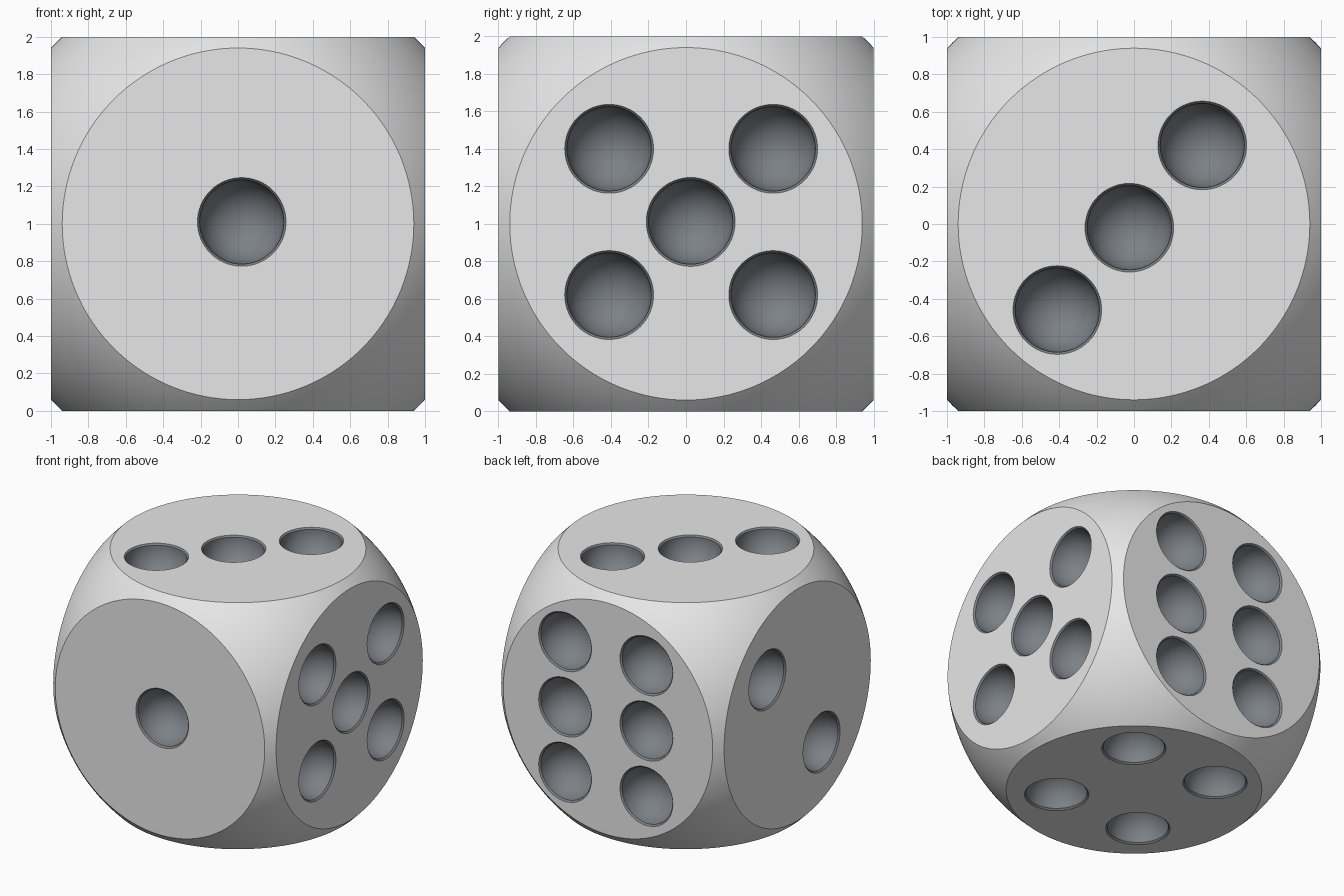
import bpy, bmesh, math
from mathutils import Vector, Matrix

start = bpy.data.objects.get("Cube")
if start:
    bpy.data.objects.remove(start, do_unlink=True)

PIT_RADIUS = 0.225
LIP = 0.012


def make_material(name, colour):
    mat = bpy.data.materials.new(name)
    mat.use_nodes = True
    mat.diffuse_color = (*colour, 1)
    mat.node_tree.nodes["Principled BSDF"].inputs["Base Color"].default_value = (*colour, 1)
    return mat


materials = [make_material("light_grey", (0.8, 0.8, 0.8)),
             make_material("slate_grey", (0.20, 0.22, 0.24))]


def make_object(name, bm, slot=0):
    bmesh.ops.recalc_face_normals(bm, faces=bm.faces)
    for face in bm.faces:
        face.material_index = slot
    mesh = bpy.data.meshes.new(name)
    bm.to_mesh(mesh)
    bm.free()
    for mat in materials:
        mesh.materials.append(mat)
    obj = bpy.data.objects.new(name, mesh)
    bpy.context.collection.objects.link(obj)
    return obj


def boolean(target, cutter, operation):
    mod = target.modifiers.new(operation.lower(), "BOOLEAN")
    mod.operation = operation
    mod.solver = "EXACT"
    mod.object = cutter
    bpy.context.view_layer.objects.active = target
    bpy.ops.object.modifier_apply(modifier=mod.name)
    bpy.data.objects.remove(cutter, do_unlink=True)


def add_pit(bm, location, normal):
    """Lathed round-bottomed plug with a chamfered lip, pointing along normal."""
    profile = [(0, 0.02), (PIT_RADIUS + LIP + 0.02, 0.02)]
    for i in range(17):
        a = math.pi / 2 * i / 16
        profile.append((PIT_RADIUS * math.cos(a), -LIP - PIT_RADIUS * math.sin(a)))
    part = bmesh.new()
    verts = [part.verts.new((r, 0, h)) for r, h in profile]
    edges = [part.edges.new(pair) for pair in zip(verts, verts[1:])]
    bmesh.ops.spin(part, geom=verts + edges, cent=(0, 0, 0), axis=(0, 0, 1),
                   angle=math.tau, steps=64)
    bmesh.ops.remove_doubles(part, verts=part.verts, dist=0.0001)
    turn = normal.to_track_quat("Z", "Y").to_matrix().to_4x4()
    part.transform(Matrix.Translation(location) @ turn)
    temp = bpy.data.meshes.new("pit_plug")
    part.to_mesh(temp)
    part.free()
    bm.from_mesh(temp)
    bpy.data.meshes.remove(temp)


# Body: a cube rounded by a sphere, leaving a flat disc on each side
bm = bmesh.new()
bmesh.ops.create_cube(bm, size=2)
body = make_object("die_body", bm)
bm = bmesh.new()
bmesh.ops.create_uvsphere(bm, u_segments=192, v_segments=96, radius=math.hypot(1, 0.94))
boolean(body, make_object("rounding_sphere", bm), "INTERSECT")

# Pits, as offsets from each face centre along its two remaining axes
six = [(x, z) for x in (0.385, -0.345) for z in (0.525, -0.005, -0.535)]
five = [(y, z) for y in (-0.41, 0.465) for z in (0.4, -0.38)] + [(0.025, 0.01)]
four = [(x, y) for x in (0.39, -0.39) for y in (0.463, -0.42)]
faces = [
    (1, -1, [(0.02, 0.01)]),
    (1, 1, six),
    (0, 1, five),
    (0, -1, [(0.385, 0.35), (-0.31, -0.42)]),
    (2, 1, [(0.365, 0.42), (-0.025, -0.02), (-0.41, -0.46)]),
    (2, -1, four),
]
bm = bmesh.new()
for axis, sign, spots in faces:
    normal = Vector((0, 0, 0))
    normal[axis] = sign
    u, v = [i for i in range(3) if i != axis]
    for a, b in spots:
        place = normal.copy()
        place[u], place[v] = a, b
        add_pit(bm, place, normal)
boolean(body, make_object("pit_cutter", bm, slot=1), "DIFFERENCE")

# Rest the die on the ground and smooth the round surfaces
body.data.transform(Matrix.Translation((0, 0, 1)))
bpy.ops.object.select_all(action="DESELECT")
body.select_set(True)
bpy.context.view_layer.objects.active = body
bpy.ops.object.shade_smooth_by_angle(angle=math.radians(30))
